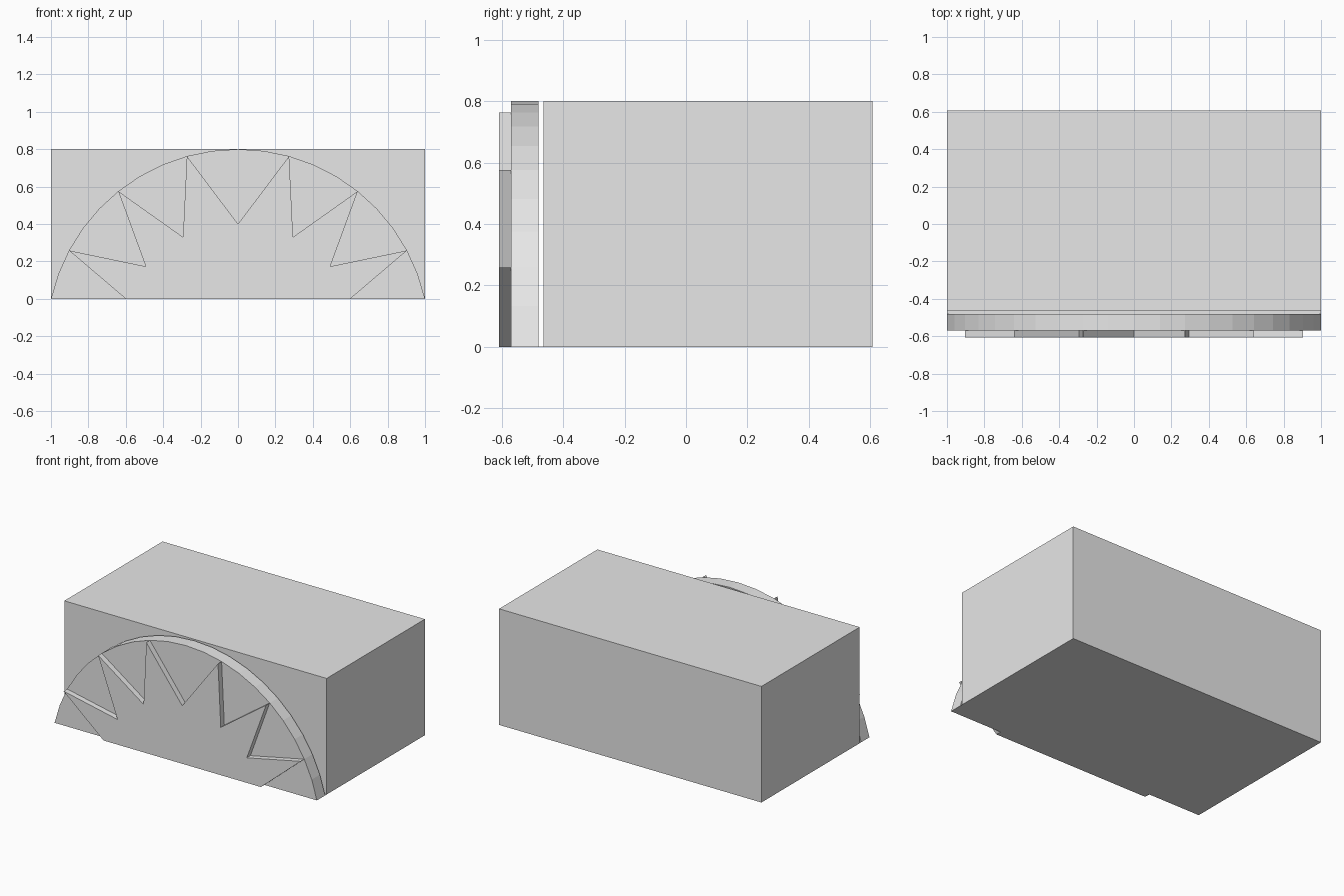
import bpy
import bmesh
from math import sin, cos, atan2, hypot

cube = bpy.data.objects.get("Cube")
if cube:
    bpy.data.objects.remove(cube, do_unlink=True)

grey = bpy.data.materials.new("plain grey")
grey.use_nodes = True
colour = (0.8, 0.8, 0.8, 1)
grey.diffuse_color = colour
grey.node_tree.nodes["Principled BSDF"].inputs["Base Color"].default_value = colour


def slab(name, outline, front, back):
    """Extrude an x-z outline from front to back along y."""
    bm = bmesh.new()
    face = bm.faces.new([bm.verts.new((x, front, z)) for x, z in outline])
    new = bmesh.ops.extrude_face_region(bm, geom=[face])["geom"]
    verts = [v for v in new if isinstance(v, bmesh.types.BMVert)]
    bmesh.ops.translate(bm, verts=verts, vec=(0, back - front, 0))
    bmesh.ops.recalc_face_normals(bm, faces=bm.faces)
    mesh = bpy.data.meshes.new(name)
    bm.to_mesh(mesh)
    bm.free()
    mesh.materials.append(grey)
    obj = bpy.data.objects.new(name, mesh)
    bpy.context.collection.objects.link(obj)
    return obj


HEIGHT = 0.8
STEPS = 10
radius = (1 + HEIGHT ** 2) / (2 * HEIGHT)
drop = radius - HEIGHT
half_angle = atan2(1, drop)


def arc_point(step):
    a = half_angle * step / STEPS
    return radius * sin(a), max(radius * cos(a) - drop, 0)


# Main block
slab("main_block", [(-1, 0), (1, 0), (1, HEIGHT), (-1, HEIGHT)], -0.463, 0.607)

# Arched panel standing just in front of the block
slab("arch_panel", [arc_point(i) for i in range(-STEPS, STEPS + 1)], -0.569, -0.48)

# Thin floor strip closing the gap at the base
slab("floor_strip", [(-1, 0), (1, 0), (1, 0.001), (-1, 0.001)], -0.48, -0.463)

# Raised sunburst: tips on the arch, valleys on a smaller arc
right = [arc_point(2), (0.294, 0.33), arc_point(5), (0.493, 0.173),
         arc_point(8), (0.6, 0)]
left = [(-x, z) for x, z in reversed(right)]
slab("sunburst", left + [(0, 0.4)] + right, -0.608, -0.569)
